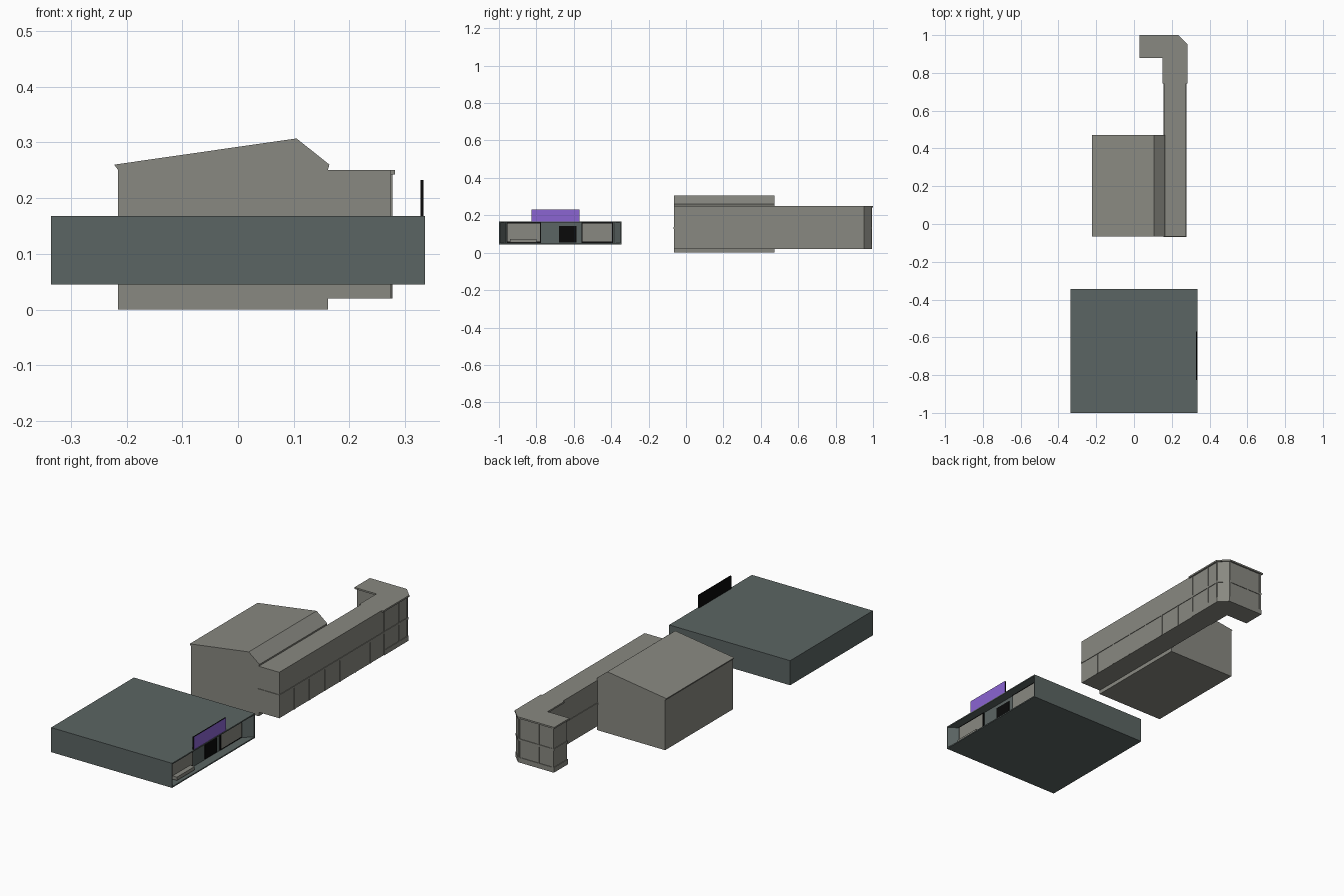
import bpy, bmesh

cube = bpy.data.objects.get("Cube")
if cube:
    bpy.data.objects.remove(cube)


def material(name, rgb):
    m = bpy.data.materials.new(name)
    m.use_nodes = True
    m.diffuse_color = (*rgb, 1)
    m.node_tree.nodes["Principled BSDF"].inputs["Base Color"].default_value = (*rgb, 1)
    return m


STONE = material("warm grey stone", (0.25, 0.25, 0.22))
SLATE = material("slate green", (0.105, 0.13, 0.125))
BLACK = material("black", (0.003, 0.003, 0.003))
PURPLE = material("purple", (0.26, 0.13, 0.65))


def prism(name, pts, lo, hi, mat, axis="z"):
    """Extrude a flat outline along z, or along y for an (x, z) outline."""
    bm = bmesh.new()
    place = (lambda p, h: (p[0], p[1], h)) if axis == "z" else (lambda p, h: (p[0], h, p[1]))
    face = bm.faces.new([bm.verts.new(place(p, lo)) for p in pts])
    new = bmesh.ops.extrude_face_region(bm, geom=[face])["geom"]
    for v in new:
        if isinstance(v, bmesh.types.BMVert):
            v.co["xyz".index(axis)] = hi
    bmesh.ops.recalc_face_normals(bm, faces=bm.faces)
    me = bpy.data.meshes.new(name)
    bm.to_mesh(me)
    bm.free()
    me.materials.append(mat)
    ob = bpy.data.objects.new(name, me)
    bpy.context.collection.objects.link(ob)
    return ob


def box(name, x0, x1, y0, y1, z0, z1, mat):
    return prism(name, [(x0, y0), (x1, y0), (x1, y1), (x0, y1)], z0, z1, mat)


# Shop: solid block with a splayed recess on its +x side
W, F, B, FACADE = 0.335, -1.0, -0.345, 0.29
prism("shop_block", [(-W, F), (W, F), (W, F + 0.005), (FACADE, -0.965), (FACADE, -0.385),
                     (W, B - 0.005), (W, B), (-W, B)], 0.05, 0.163, SLATE)
box("shop_floor", -W, W, F, B, 0.045, 0.051, SLATE)
box("shop_roof", -W, W, F, B, 0.162, 0.168, SLATE)

# Shop windows, door and display tray
for side, y0, y1 in (("front", -0.96, -0.775), ("back", -0.56, -0.39)):
    box(side + "_window_frame", FACADE - 0.002, FACADE + 0.004, y0, y1, 0.053, 0.162, BLACK)
    box(side + "_window_pane", FACADE, FACADE + 0.006, y0 + 0.006, y1 - 0.006, 0.06, 0.156, STONE)
box("shop_door", FACADE - 0.002, FACADE + 0.004, -0.68, -0.585, 0.055, 0.143, BLACK)
box("display_tray", FACADE, FACADE + 0.03, -0.94, -0.8, 0.055, 0.072, STONE)

# Sign board, coloured on its outward face only
sign = box("sign_board", 0.327, 0.333, -0.825, -0.57, 0.165, 0.232, BLACK)
sign.data.materials.append(PURPLE)
for f in sign.data.polygons:
    f.material_index = int(f.normal.x > 0.5)

# Hall with a lopsided gable roof
prism("hall", [(-0.215, 0), (0.161, 0), (0.161, 0.25), (0.164, 0.26), (0.105, 0.307),
               (-0.222, 0.26), (-0.215, 0.25)], -0.065, 0.472, STONE, "y")


# Long wing that turns a chamfered corner at the back
def wing_outline(out, start):
    return [(0.16 - out, start), (0.274 + out, start), (0.274 + out, 0.952), (0.234, 0.992 + out),
            (0.038 - out, 0.992 + out), (0.038 - out, 0.886 - out), (0.16 - out, 0.886 - out)]


prism("wing_body", wing_outline(0, -0.065), 0.02, 0.25, STONE)
prism("wing_ledge", wing_outline(0.003, -0.068), 0.128, 0.138, STONE)
prism("wing_cornice", wing_outline(0.008, 0.745), 0.242, 0.25, STONE)
prism("wing_end_base", wing_outline(0.003, 0.765), 0.02, 0.045, STONE)

# Thin pilasters below the ledge, and full height ones around the end
for i in range(1, 7):
    y = -0.065 + 0.12 * i
    box("wing_pilaster", 0.27, 0.2765, y - 0.003, y + 0.003, 0.02, 0.13, STONE)
for y in (0.765, 0.88, 0.945):
    box("end_side_pilaster", 0.27, 0.277, y - 0.004, y + 0.004, 0.02, 0.245, STONE)
for x in (0.042, 0.12, 0.228):
    box("end_back_pilaster", x - 0.004, x + 0.004, 0.985, 0.995, 0.02, 0.245, STONE)
